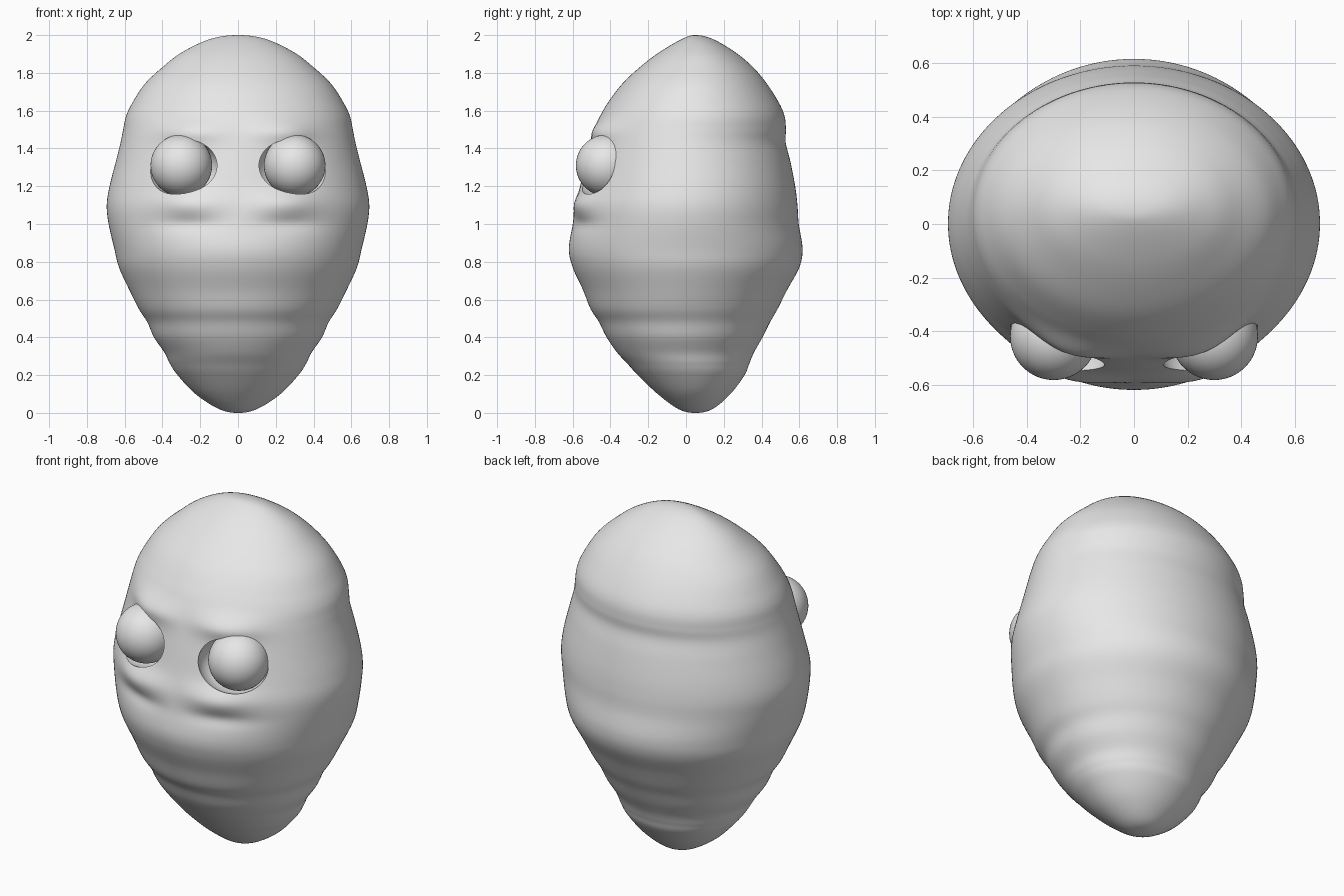
import bpy, bmesh
from math import sin, cos, tau, exp, hypot, radians

if "Cube" in bpy.data.objects:
    bpy.data.objects.remove(bpy.data.objects["Cube"])

# One plain grey clay for everything
grey = bpy.data.materials.new("grey_clay")
grey.use_nodes = True
grey.diffuse_color = (0.8, 0.8, 0.8, 1)
grey.node_tree.nodes["Principled BSDF"].inputs["Base Color"].default_value = (0.8, 0.8, 0.8, 1)

# Head profile: height, half width, front y, back y
PROFILE = [
    (0, 0, .05, .05), (.02, .1, -.04, .14), (.1, .225, -.15, .235),
    (.2, .32, -.255, .31), (.26, .36, -.31, .335), (.32, .39, -.365, .36),
    (.4, .445, -.42, .405), (.48, .48, -.46, .445), (.55, .525, -.505, .485),
    (.65, .575, -.545, .535), (.77, .63, -.6, .6), (.87, .655, -.62, .617),
    (1, .685, -.6, .597), (1.1, .695, -.585, .59), (1.2, .68, -.56, .578),
    (1.33, .647, -.53, .553), (1.43, .622, -.505, .528), (1.5, .608, -.485, .529),
    (1.57, .593, -.455, .522), (1.64, .56, -.415, .493), (1.74, .495, -.34, .43),
    (1.83, .4, -.245, .355), (1.91, .295, -.14, .26), (1.98, .145, -.02, .14),
    (2, 0, .05, .05)]
SEGMENTS, STEPS = 144, 8


def spline(a, b, c, d, t):
    """Smooth value between b and c."""
    return b + .5 * t * (c - a + t * (2*a - 5*b + 4*c - d + t * (3*(b - c) + d - a)))


def over_pole(row):
    """Ghost row across a pole, so the ends stay round."""
    z, w, front, back = row
    return (z, -w, back, front)


def bump(x, z, cx, cz, sx, sz):
    return exp(-((abs(x) - cx) / sx) ** 2 - ((z - cz) / sz) ** 2)


def face_relief(x, z):
    """Brows, and pouches below the eyes."""
    return (.035 * bump(x, z, .24, 1.49, .15, .065)
            + .035 * bump(x, z, .25, 1.11, .16, .07)
            - .012 * bump(x, z, .26, 1.0, .16, .04))


def build_head():
    rows = [over_pole(PROFILE[1])] + PROFILE + [over_pole(PROFILE[-2])]
    bm = bmesh.new()
    rings = []
    for i in range(1, len(rows) - 2):
        for s in range(STEPS):
            if i == 1 and s == 0:
                continue
            z, w, front, back = (spline(*v, s / STEPS) for v in zip(*rows[i - 1:i + 3]))
            mid, depth = (front + back) / 2, (back - front) / 2
            ring = []
            for k in range(SEGMENTS):
                a = tau * k / SEGMENTS
                x, y = w * cos(a), depth * sin(a)
                if y < 0:
                    push = 1 + face_relief(x, z) * min(1, -y / .2) / hypot(x, y)
                    x, y = x * push, y * push
                ring.append(bm.verts.new((x, y + mid, z)))
            rings.append(ring)
    for low, high in zip(rings, rings[1:]):
        for k in range(SEGMENTS):
            n = (k + 1) % SEGMENTS
            bm.faces.new((low[k], low[n], high[n], high[k]))
    # Close the chin and crown
    for row, ring in ((PROFILE[0], rings[0]), (PROFILE[-1], rings[-1])):
        tip = bm.verts.new((0, row[2], row[0]))
        for k in range(SEGMENTS):
            bm.faces.new((ring[k], ring[(k + 1) % SEGMENTS], tip))
    bmesh.ops.recalc_face_normals(bm, faces=bm.faces)
    mesh = bpy.data.meshes.new("head")
    bm.to_mesh(mesh)
    bm.free()
    head = bpy.data.objects.new("head", mesh)
    bpy.context.collection.objects.link(head)
    mesh.materials.append(grey)
    return head


def ball(name, location, scale):
    bpy.ops.mesh.primitive_uv_sphere_add(segments=64, ring_count=32, radius=1, location=location)
    ob = bpy.context.object
    ob.name = name
    ob.scale = scale
    ob.data.materials.append(grey)
    return ob


def activate(ob):
    bpy.ops.object.select_all(action='DESELECT')
    ob.select_set(True)
    bpy.context.view_layer.objects.active = ob


head = build_head()

# Carve the eye sockets
for side in (1, -1):
    cutter = ball("socket_cutter", (side * .29, -.46, 1.298), (.195, .17, .153))
    cutter.hide_render = True
    cut = head.modifiers.new("socket", 'BOOLEAN')
    cut.operation = 'DIFFERENCE'
    cut.solver = 'EXACT'
    cut.object = cutter
    activate(head)
    bpy.ops.object.modifier_apply(modifier=cut.name)
    bpy.data.objects.remove(cutter)
activate(head)
bpy.ops.object.shade_smooth_by_angle(angle=radians(35))

# Eyeballs
for side, name in ((1, "left_eye"), (-1, "right_eye")):
    ball(name, (side * .3, -.42, 1.31), (.163, .163, .163))
    bpy.ops.object.shade_smooth()
